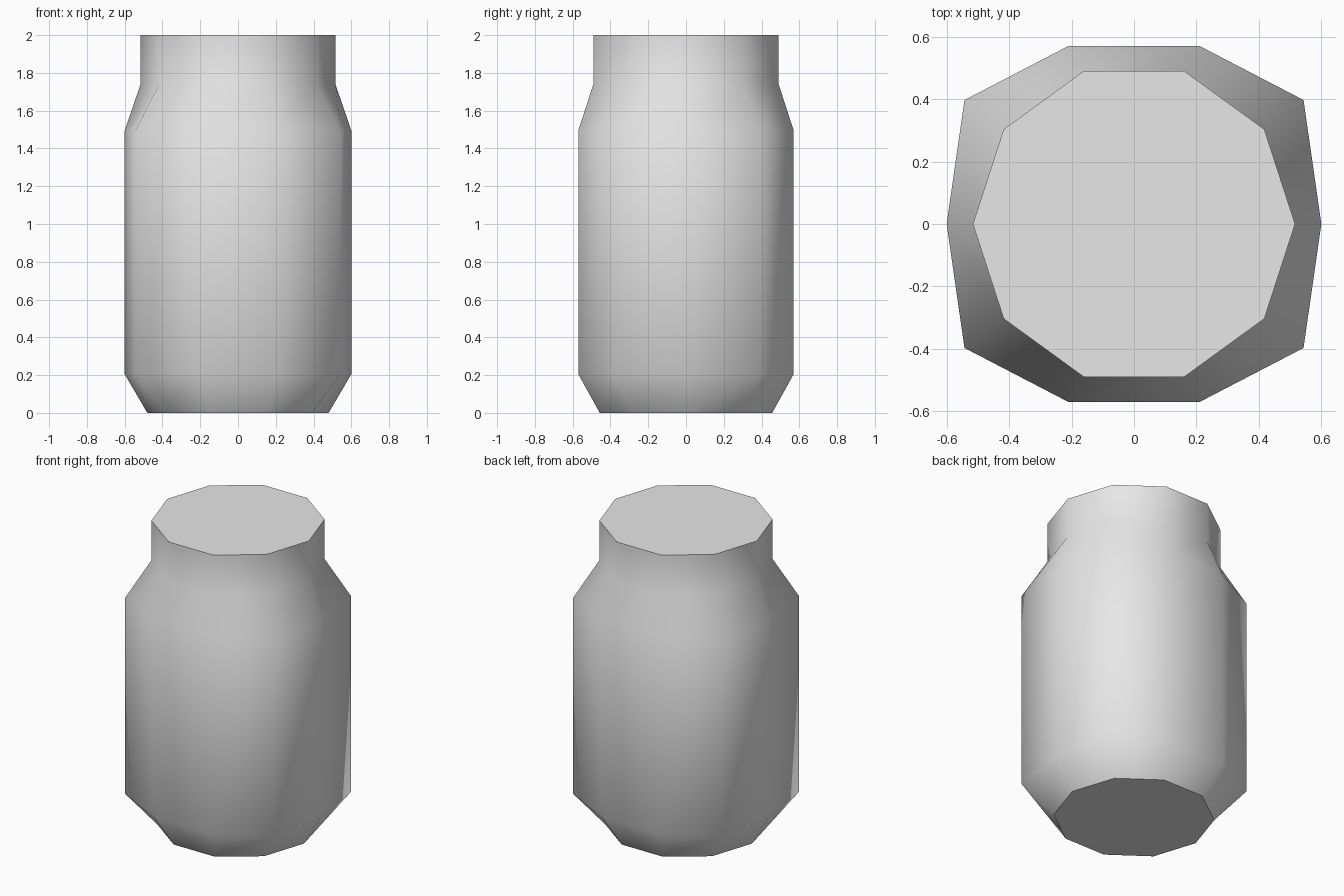
import bpy
import bmesh
from math import sin, cos, pi

old = bpy.data.objects.get("Cube")
if old:
    bpy.data.objects.remove(old, do_unlink=True)

# Plain grey material
grey = bpy.data.materials.new("plain grey")
grey.use_nodes = True
colour = (0.8, 0.8, 0.8, 1)
grey.diffuse_color = colour
grey.node_tree.nodes["Principled BSDF"].inputs["Base Color"].default_value = colour


def regular_ring(radius, sides=10):
    return [(radius * cos(2 * pi * i / sides), radius * sin(2 * pi * i / sides))
            for i in range(sides)]


def body_ring():
    # Squared-off decagon, mirrored from one quarter
    quarter = [(0.6, 0), (0.543, 0.397), (0.21, 0.57)]
    half = quarter + [(-x, y) for x, y in reversed(quarter)]
    return half + [(x, -y) for x, y in reversed(half[1:-1])]


# Base, belly, shoulder and neck sections, from the bottom up
sections = [
    (0, regular_ring(0.48)),
    (0.205, body_ring()),
    (1.495, body_ring()),
    (1.74, regular_ring(0.516)),
    (2, regular_ring(0.516)),
]

bm = bmesh.new()
rings = [[bm.verts.new((x, y, z)) for x, y in ring] for z, ring in sections]

# Smooth walls
for low, high in zip(rings, rings[1:]):
    for i in range(len(low)):
        j = (i + 1) % len(low)
        bm.faces.new((low[i], low[j], high[j], high[i])).smooth = True

# Flat caps with sharp rims
for loop in (rings[0][::-1], rings[-1]):
    cap = bm.faces.new(loop)
    for edge in cap.edges:
        edge.smooth = False

bmesh.ops.recalc_face_normals(bm, faces=bm.faces[:])
mesh = bpy.data.meshes.new("jar")
bm.to_mesh(mesh)
bm.free()
mesh.materials.append(grey)
jar = bpy.data.objects.new("jar", mesh)
bpy.context.collection.objects.link(jar)
